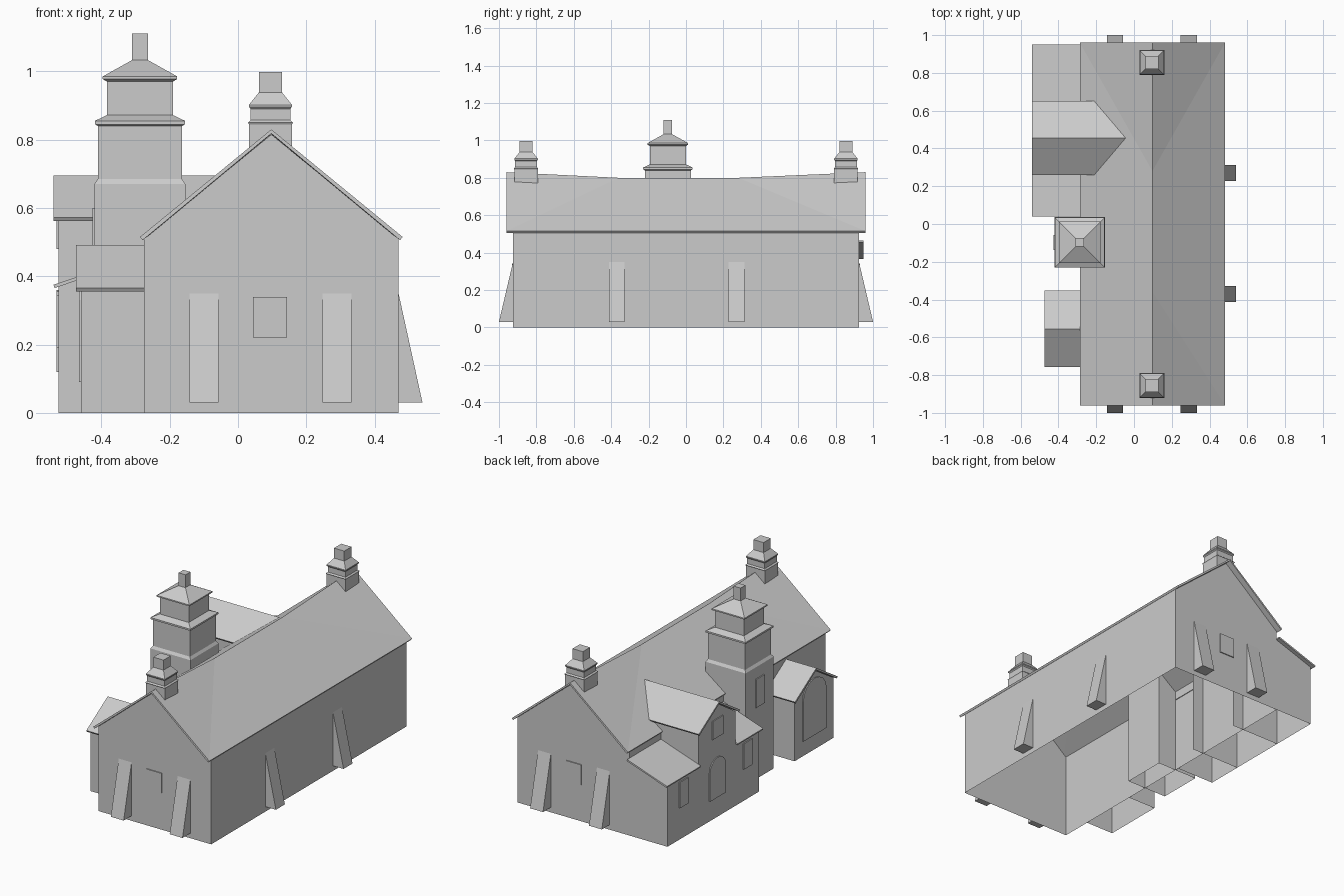
import bpy, bmesh, math
from mathutils import Matrix, Vector

if "Cube" in bpy.data.objects:
    bpy.data.objects.remove(bpy.data.objects["Cube"], do_unlink=True)

stone = bpy.data.materials.new("pale_grey_stone")
stone.use_nodes = True
GREY = (0.6, 0.6, 0.6, 1)
stone.diffuse_color = GREY
stone.node_tree.nodes["Principled BSDF"].inputs["Base Color"].default_value = GREY


def build(name, verts, faces, closed=True):
    me = bpy.data.meshes.new(name)
    me.from_pydata(verts, [], faces)
    bm = bmesh.new()
    bm.from_mesh(me)
    if closed:
        bmesh.ops.recalc_face_normals(bm, faces=bm.faces)
    else:
        # Roof sheets always face the sky
        bm.normal_update()
        for f in bm.faces:
            if f.normal.z < 0:
                f.normal_flip()
    bm.to_mesh(me)
    bm.free()
    me.materials.append(stone)
    ob = bpy.data.objects.new(name, me)
    bpy.context.collection.objects.link(ob)
    return ob


def roof(name, verts, faces, thick=0.012):
    ob = build(name, verts, faces, closed=False)
    mod = ob.modifiers.new("thickness", 'SOLIDIFY')
    mod.thickness = thick
    mod.offset = -1
    return ob


def shell(name, profile, axis, a, b, caps=(True, True)):
    """Walls under a roof: end caps plus the first and last profile edges, open below."""
    def at(t, p):
        return (t, p[0], p[1]) if axis == 'x' else (p[0], t, p[1])
    n = len(profile)
    verts = [at(t, p) for t in (a, b) for p in profile]
    faces = [(0, 1, n + 1, n), (n - 2, n - 1, 2 * n - 1, 2 * n - 2)]
    faces += [tuple(range(k * n, k * n + n)) for k in (0, 1) if caps[k]]
    return build(name, verts, faces)


def gable(lo, hi, eave, ridge):
    return [(lo, 0), (lo, eave), ((lo + hi) / 2, ridge), (hi, eave), (hi, 0)]


def stack(name, x, y, rings):
    """Square tower from (half width, height) rings, open below."""
    corners = ((-1, -1), (1, -1), (1, 1), (-1, 1))
    verts = [(x + h * i, y + h * j, z) for h, z in rings for i, j in corners]
    faces = [(4 * r + k, 4 * r + (k + 1) % 4, 4 * r + 4 + (k + 1) % 4, 4 * r + 4 + k)
             for r in range(len(rings) - 1) for k in range(4)]
    top = len(verts) - 4
    faces.append((top, top + 1, top + 2, top + 3))
    return build(name, verts, faces)


def place(ob, origin, angle):
    ob.data.transform(Matrix.Translation(Vector(origin)) @ Matrix.Rotation(math.radians(angle), 4, 'Z'))


def panel(name, origin, angle, w, z0, z1, arch=0.0, depth=0.006):
    """Thin plate facing -y before turning, with an optional pointed arch top."""
    h, s = w / 2, z1 - arch
    pts = [(-h, z0), (h, z0), (h, s)]
    if arch:
        bow = [(h * math.cos(t * math.pi / 8), s + arch * math.sin(t * math.pi / 8)) for t in range(1, 8)]
        pts += bow
    pts.append((-h, s))
    n = len(pts)
    verts = [(u, d, z) for d in (0, -depth) for u, z in pts]
    faces = [tuple(range(n)), tuple(range(n, 2 * n))]
    faces += [(k, (k + 1) % n, n + (k + 1) % n, n + k) for k in range(n)]
    place(build(name, verts, faces), origin, angle)


def buttress(name, origin, angle, w=0.085, out=0.07):
    h = w / 2
    verts = [(s * h, y, z) for s in (-1, 1) for y, z in ((0, 0.03), (-out, 0.03), (0, 0.35))]
    faces = [(0, 1, 2), (3, 4, 5), (0, 1, 4, 3), (1, 2, 5, 4)]
    place(build(name, verts, faces), origin, angle)


# Main hall walls and sagging roof
X0, X1, Y, RX = -0.275, 0.47, 0.925, 0.0975
shell("hall_walls", gable(X0, X1, 0.51, 0.815), 'y', -Y, Y)
ridge = [(RX, -0.96, 0.83), (RX, -0.36, 0.80), (RX, 0.28, 0.80), (RX, 0.96, 0.83)]
eaves = [(x, y, 0.515) for x in (-0.287, 0.482) for y in (-0.96, 0.96)]
faces = []
for f, b in ((4, 5), (6, 7)):
    faces += [(f, 0, 1), (f, 1, 2, b), (b, 2, 3)]
roof("hall_roof", ridge + eaves, faces)

# Transept block with cross gable and a lean-to on each side
TX, TY = -0.525, 0.455
shell("transept_walls", gable(0.28, 0.63, 0.565, 0.68), 'x', TX, -0.2, (True, False))
roof("transept_roof",
     [(-0.54, TY, 0.695), (-0.04, TY, 0.695)]
     + [p for y in (0.26, 0.65) for p in ((-0.54, y, 0.572), (-0.205, y, 0.572))],
     [(0, 1, 3, 2), (0, 1, 5, 4)])
for side, wall, edge in (("front", (0.06, 0.28), (0.04, 0.28)), ("back", (0.63, Y), (0.63, 0.95))):
    shell(side + "_lean_to_walls", [(TX, 0), (TX, 0.37), (X0, 0.455), (X0, 0)], 'y', *wall)
    roof(side + "_lean_to_roof",
         [(x, y, z) for x, z in ((-0.54, 0.375), (X0, 0.465)) for y in edge], [(0, 1, 3, 2)], 0.01)

# Gabled porch
PY = -0.555
shell("porch_walls", gable(-0.74, -0.37, 0.36, 0.475), 'x', -0.46, X0, (True, False))
roof("porch_roof",
     [(x, y, z) for y, z in ((-0.757, 0.365), (PY, 0.492), (-0.353, 0.365)) for x in (-0.475, X0)],
     [(0, 1, 3, 2), (2, 3, 5, 4)])

# Bell tower
stack("bell_tower", -0.287, -0.097,
      [(0.133, 0), (0.133, 0.67), (0.123, 0.685), (0.123, 0.84), (0.132, 0.845), (0.132, 0.855),
       (0.096, 0.872), (0.096, 0.97), (0.109, 0.977), (0.109, 0.985), (0.023, 1.033), (0.023, 1.11)])

# Ridge turrets at both gables
for name, y in (("front_turret", -0.855), ("back_turret", 0.855)):
    stack(name, 0.095, y,
          [(0.063, 0.77), (0.063, 0.845), (0.066, 0.85), (0.058, 0.857), (0.058, 0.89),
           (0.063, 0.896), (0.063, 0.902), (0.034, 0.938), (0.034, 0.998)])

# Buttresses on the front, back and right-hand walls
for i, x in enumerate((-0.1, 0.29)):
    buttress(f"front_buttress_{i + 1}", (x, -Y, 0), 0, out=0.075)
    buttress(f"back_buttress_{i + 1}", (x, Y, 0), 180, out=0.075)
for i, y in enumerate((-0.37, 0.27)):
    buttress(f"side_buttress_{i + 1}", (X1, y, 0), 90)

# Windows and doors
panel("front_window", (0.094, -Y, 0), 0, 0.1, 0.22, 0.34)
panel("back_window", (0.094, Y, 0), 180, 0.1, 0.22, 0.34)
panel("front_lean_to_window", (TX, 0.17, 0), -90, 0.08, 0.19, 0.345)
panel("back_lean_to_window", (TX, 0.775, 0), -90, 0.08, 0.19, 0.345)
panel("transept_window", (TX, TY, 0), -90, 0.1, 0.48, 0.59)
panel("transept_door", (TX, TY, 0), -90, 0.15, 0.12, 0.36, arch=0.07)
panel("tower_window", (-0.42, -0.097, 0), -90, 0.08, 0.43, 0.6)
panel("porch_door", (-0.46, PY, 0), -90, 0.22, 0.09, 0.43, arch=0.1)
